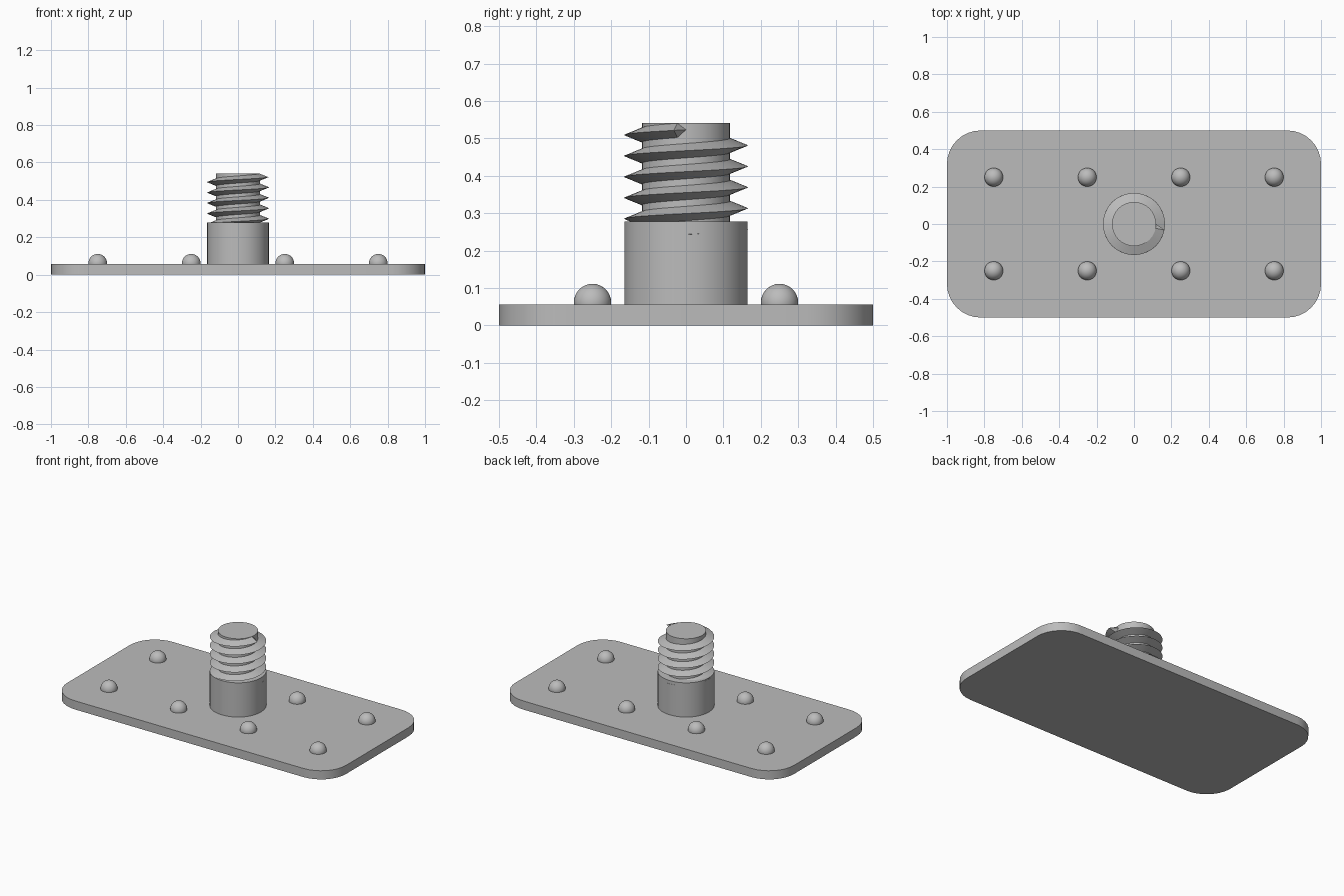
import bpy, bmesh
from math import pi, cos, sin, radians

cube = bpy.data.objects.get("Cube")
if cube:
    bpy.data.objects.remove(cube, do_unlink=True)

GREY = (0.5, 0.5, 0.5, 1)
metal = bpy.data.materials.new("grey_metal")
metal.use_nodes = True
metal.diffuse_color = GREY
metal.node_tree.nodes["Principled BSDF"].inputs["Base Color"].default_value = GREY

PLATE_TOP, COLLAR_TOP, ROD_TOP = 0.056, 0.278, 0.541
CORE_R, CREST_R = 0.118, 0.166
PITCH, HALF_ROOT, SEGMENTS, TURNS = 0.056, 0.02, 32, 5
THREAD_END = 0.523


def finish(bm, name):
    """Turn a bmesh into a smooth object with crisp edges."""
    bmesh.ops.recalc_face_normals(bm, faces=bm.faces)
    mesh = bpy.data.meshes.new(name)
    bm.to_mesh(mesh)
    bm.free()
    mesh.materials.append(metal)
    obj = bpy.data.objects.new(name, mesh)
    bpy.context.collection.objects.link(obj)
    bpy.ops.object.select_all(action='DESELECT')
    obj.select_set(True)
    bpy.context.view_layer.objects.active = obj
    bpy.ops.object.shade_smooth_by_angle(angle=radians(30))
    return obj


def rounded_block(name, half_x, half_y, radius, z0, z1, steps=8):
    """Extruded rectangle with round vertical corners."""
    bm = bmesh.new()
    ring = []
    for corner in range(4):
        mid = pi / 4 + corner * pi / 2
        cx = (half_x - radius) * (1 if cos(mid) > 0 else -1)
        cy = (half_y - radius) * (1 if sin(mid) > 0 else -1)
        for i in range(steps + 1):
            a = (corner + i / steps) * pi / 2
            ring.append(bm.verts.new((cx + radius * cos(a), cy + radius * sin(a), z0)))
    base = bm.faces.new(ring)
    top = bmesh.ops.extrude_face_region(bm, geom=[base], use_keep_orig=True)
    verts = [v for v in top["geom"] if isinstance(v, bmesh.types.BMVert)]
    bmesh.ops.translate(bm, verts=verts, vec=(0, 0, z1 - z0))
    return finish(bm, name)


# Base plate and the collar with its four slim flats
rounded_block("base_plate", 1, 0.5, 0.18, 0, PLATE_TOP)
rounded_block("collar", 0.165, 0.165, 0.161, PLATE_TOP, COLLAR_TOP)

# Threaded rod core
bm = bmesh.new()
bmesh.ops.create_cone(bm, cap_ends=True, segments=SEGMENTS, radius1=CORE_R,
                      radius2=CORE_R, depth=ROD_TOP - COLLAR_TOP + 0.02)
bmesh.ops.translate(bm, verts=bm.verts, vec=(0, 0, (ROD_TOP + COLLAR_TOP - 0.02) / 2))
finish(bm, "rod_core")

# Right-handed V thread, tapering to a point at its upper end
bm = bmesh.new()
root = CORE_R - 0.002
count = TURNS * SEGMENTS
sections = []
for i in range(count):
    a = 2 * pi * i / SEGMENTS
    z = THREAD_END - PITCH * (count - i) / SEGMENTS
    sections.append([bm.verts.new((r * cos(a), r * sin(a), z + dz))
                     for r, dz in ((root, -HALF_ROOT), (CREST_R, 0), (root, HALF_ROOT))])
for low, high in zip(sections, sections[1:]):
    for k in range(3):
        n = (k + 1) % 3
        bm.faces.new((low[k], low[n], high[n], high[k]))
bm.faces.new(sections[0])
tip = bm.verts.new((CORE_R, 0, THREAD_END))
for k in range(3):
    bm.faces.new((sections[-1][k], sections[-1][(k + 1) % 3], tip))
finish(bm, "screw_thread")

# Two rows of domed rivets
for row, y in (("front", -0.25), ("back", 0.25)):
    for col in range(4):
        bm = bmesh.new()
        bmesh.ops.create_uvsphere(bm, u_segments=32, v_segments=16, radius=0.05)
        bmesh.ops.translate(bm, verts=bm.verts, vec=(0, 0, 0.061))
        cut = bmesh.ops.bisect_plane(bm, geom=bm.verts[:] + bm.edges[:] + bm.faces[:],
                                     plane_co=(0, 0, PLATE_TOP - 0.005),
                                     plane_no=(0, 0, -1), clear_outer=True)
        rim = [e for e in cut["geom_cut"] if isinstance(e, bmesh.types.BMEdge)]
        bmesh.ops.holes_fill(bm, edges=rim, sides=0)
        rivet = finish(bm, f"{row}_rivet_{col + 1}")
        rivet.location = (-0.75 + 0.5 * col, y, 0)
